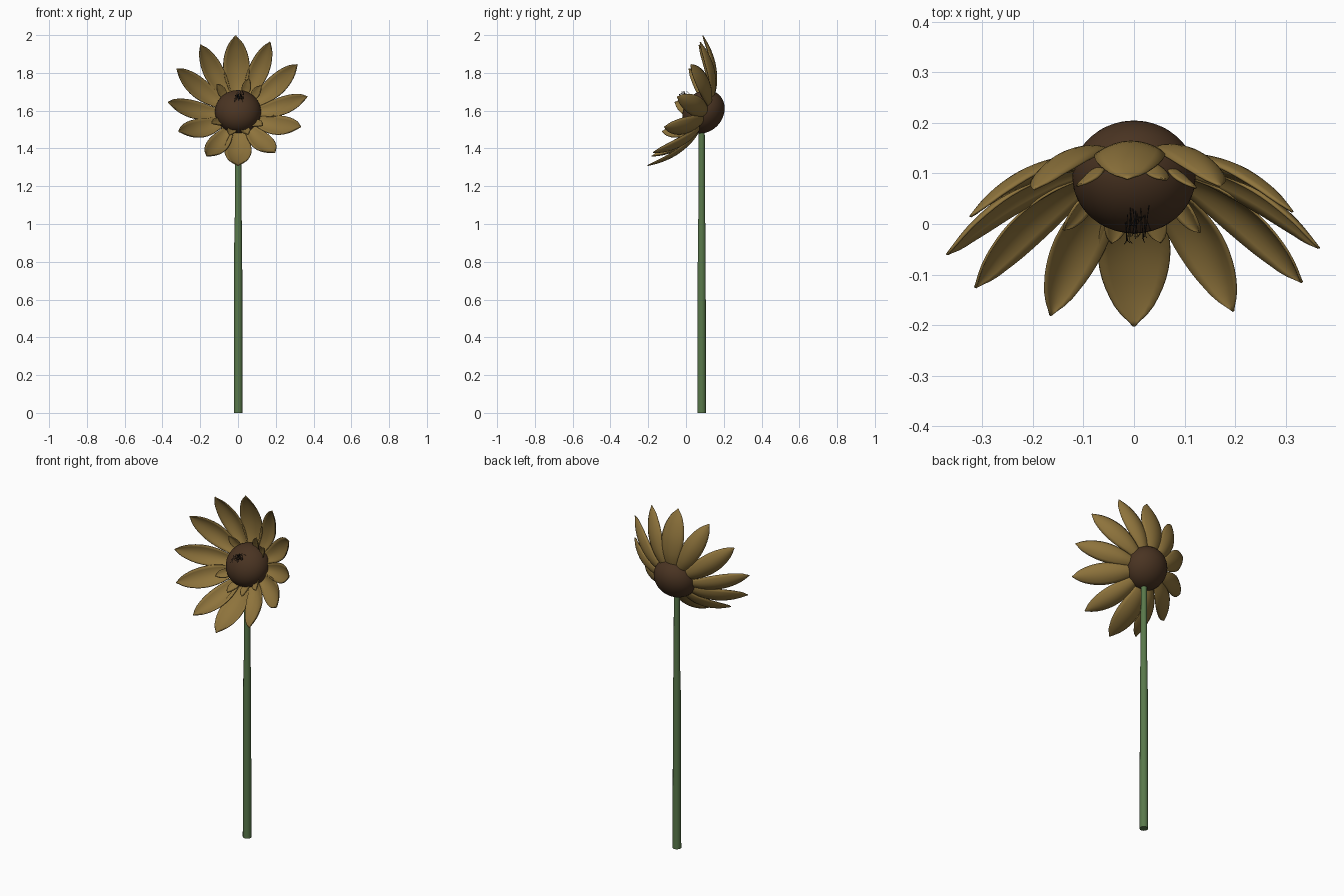
import bpy, bmesh, math, random
from mathutils import Matrix, Vector

random.seed(4)
cube = bpy.data.objects.get("Cube")
if cube:
    bpy.data.objects.remove(cube)


def material(name, rgb):
    m = bpy.data.materials.new(name)
    m.use_nodes = True
    m.diffuse_color = (*rgb, 1)
    m.node_tree.nodes["Principled BSDF"].inputs["Base Color"].default_value = (*rgb, 1)
    return m


GOLD = material("petal gold", (0.27, 0.172, 0.045))
BROWN = material("disc brown", (0.068, 0.034, 0.016))
GREEN = material("stem green", (0.10, 0.19, 0.07))
BLACK = material("filament black", (0.012, 0.01, 0.009))

# The flower head faces forward and slightly up
HEAD = Matrix.Translation((0, 0.09, 1.595)) @ Matrix.Rotation(math.radians(67), 4, "X")


def mesh_object(name, bm, mat, matrix=Matrix()):
    bmesh.ops.recalc_face_normals(bm, faces=bm.faces)
    for f in bm.faces:
        f.smooth = True
    me = bpy.data.meshes.new(name)
    bm.to_mesh(me)
    bm.free()
    me.materials.append(mat)
    ob = bpy.data.objects.new(name, me)
    ob.matrix_world = matrix
    bpy.context.collection.objects.link(ob)
    return ob


def sample(points, t):
    """Smooth value at t through evenly spaced points."""
    n = len(points) - 1
    i = min(int(t * n), n - 1)
    u = t * n - i
    p = [points[max(0, min(n, i + k))] for k in (-1, 0, 1, 2)]
    return 0.5 * (2 * p[1] + (p[2] - p[0]) * u
                  + (2 * p[0] - 5 * p[1] + 4 * p[2] - p[3]) * u ** 2
                  + (3 * (p[1] - p[2]) + p[3] - p[0]) * u ** 3)


# Relative width of every petal from base to rounded tip
OUTLINE = (0.36, 0.62, 0.9, 1.0, 0.88, 0.55, 0.0)


def petal(name, angle, radii, heights, half_width, cup):
    """Cupped leaf shape running outward from the flower axis."""
    bm = bmesh.new()
    rows, cols = 18, 8
    grid = []
    for i in range(rows + 1):
        t = i / rows
        r, h, w = (sample(p, t) for p in (radii, heights, OUTLINE))
        w = max(w, 0.015)
        row = []
        for j in range(cols + 1):
            s = 2 * j / cols - 1
            lift = cup * w * s * s
            row.append(bm.verts.new((r - 0.5 * lift, half_width * w * s, h + lift)))
        grid.append(row)
    for a, b in zip(grid, grid[1:]):
        for j in range(cols):
            bm.faces.new((a[j], a[j + 1], b[j + 1], b[j]))
    ob = mesh_object(name, bm, GOLD, HEAD @ Matrix.Rotation(math.radians(angle), 4, "Z"))
    solid = ob.modifiers.new("thickness", "SOLIDIFY")
    solid.thickness = 0.005
    solid.offset = 0


# Twelve large outer petals: angle, length factor, half width
OUTER = ((3, 0.99, 0.052), (33, 1.01, 0.056), (63, 1.01, 0.054), (92, 1.0, 0.069),
         (122, 1.01, 0.054), (151, 1.0, 0.056), (182, 1.0, 0.052), (210, 0.98, 0.057),
         (243, 0.98, 0.055), (270, 1.02, 0.071), (303, 0.97, 0.055), (335, 0.99, 0.058))
for k, (angle, length, half_width) in enumerate(OUTER):
    petal(f"outer_petal_{k + 1}", angle,
          [v * length for v in (0.08, 0.165, 0.25, 0.32, 0.37)],
          (-0.025, -0.008, 0.034, 0.094, 0.158), half_width, 0.02)

# Small inner petals around the disc
for k, angle in enumerate((44, 70, 131, 215, 255, 288, 320)):
    petal(f"inner_petal_{k + 1}", angle,
          (0.09, 0.12, 0.145, 0.17), (0.0, 0.02, 0.045, 0.07), 0.024, 0.008)

# Seed disc, a slightly flattened ball
bm = bmesh.new()
bmesh.ops.create_uvsphere(bm, u_segments=40, v_segments=24, radius=0.122)
bmesh.ops.scale(bm, vec=(1, 1, 0.85), verts=bm.verts)
mesh_object("seed_disc", bm, BROWN,
            Matrix.Translation((0, 0.093, 1.594)) @ Matrix.Rotation(math.radians(50), 4, "X"))

# Tapered stem
bm = bmesh.new()
sides = 14
rings = []
for z, r in ((0, 0.0235), (0.65, 0.022), (0.98, 0.0205), (1.04, 0.018), (1.53, 0.0165)):
    rings.append([bm.verts.new((0.001 + r * math.cos(a), 0.083 + r * math.sin(a), z))
                  for a in (math.tau * i / sides for i in range(sides))])
for a, b in zip(rings, rings[1:]):
    for i in range(sides):
        j = (i + 1) % sides
        bm.faces.new((a[i], a[j], b[j], b[i]))
bm.faces.new(rings[0])
bm.faces.new(rings[-1])
stem = mesh_object("stem", bm, GREEN)
bpy.context.view_layer.objects.active = stem
stem.select_set(True)
bpy.ops.object.shade_smooth_by_angle(angle=math.radians(40))

# Tuft of fine filaments on the front of the disc
curve = bpy.data.curves.new("filaments", "CURVE")
curve.dimensions = "3D"
curve.bevel_depth = 0.0008
curve.bevel_resolution = 1
curve.materials.append(BLACK)
for k in range(20):
    x = random.uniform(-0.02, 0.032)
    root = Vector((x, random.uniform(0.0, 0.05), random.uniform(1.64, 1.68)))
    tip = Vector((x + random.uniform(-0.008, 0.008), random.uniform(-0.036, 0.01),
                  random.uniform(1.67, 1.705)))
    droop = tip + Vector((random.uniform(-0.006, 0.006), -0.004, -0.02))
    spline = curve.splines.new("POLY")
    spline.points.add(3)
    path = (root, root.lerp(tip, 0.6) + Vector((0, 0, 0.008)), tip, droop)
    for point, co in zip(spline.points, path):
        point.co = (*co, 1)
bpy.context.collection.objects.link(bpy.data.objects.new("filaments", curve))
